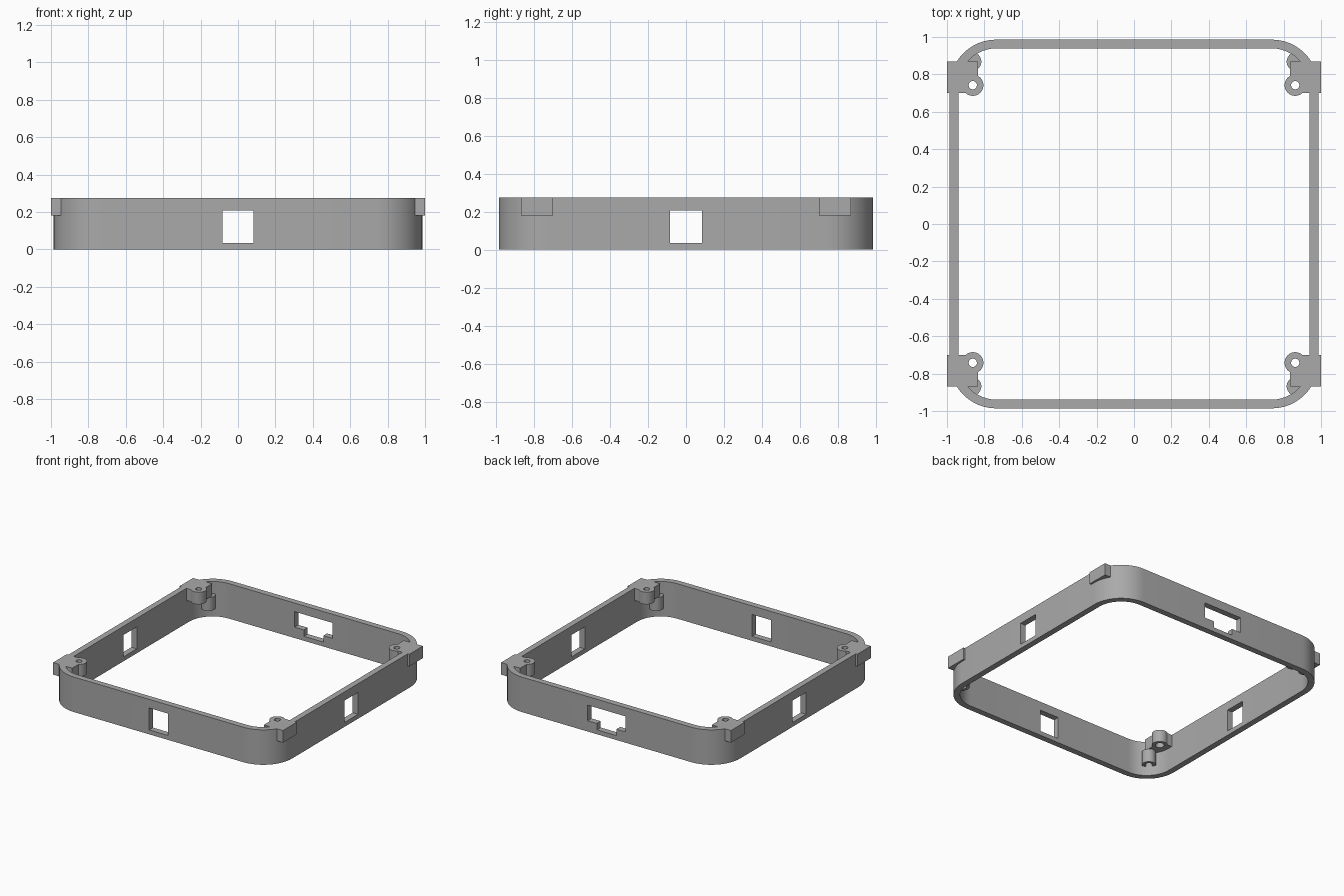
import bpy, bmesh, math

if "Cube" in bpy.data.objects:
    bpy.data.objects.remove(bpy.data.objects["Cube"])

grey = bpy.data.materials.new("plain grey")
grey.diffuse_color = (0.40, 0.40, 0.40, 1)
grey.use_nodes = True
grey.node_tree.nodes["Principled BSDF"].inputs["Base Color"].default_value = grey.diffuse_color
H = 0.275          # frame height
LEDGE = 0.18       # underside of the corner mounts


def rounded(half, r, n=12):
    """Rounded square outline."""
    c = half - r
    pts = []
    for k, (sx, sy) in enumerate([(1, 1), (-1, 1), (-1, -1), (1, -1)]):
        for i in range(n + 1):
            a = math.pi / 2 * (k + i / n)
            pts.append((sx * c + r * math.cos(a), sy * c + r * math.sin(a)))
    return pts


def circle(x, y, r, n=32):
    return [(x + r * math.cos(2 * math.pi * i / n),
             y + r * math.sin(2 * math.pi * i / n)) for i in range(n)]


def rect(x0, x1, y0, y1):
    return [(x0, y0), (x1, y0), (x1, y1), (x0, y1)]


def prism(name, outline, lo, hi, axis="z", flip=(1, 1)):
    """Extrude an outline along z, or an x-z / y-z outline along y / x."""
    place = {"z": lambda u, v, d: (u * flip[0], v * flip[1], d),
             "y": lambda u, v, d: (u, d, v),
             "x": lambda u, v, d: (d, u, v)}[axis]
    bm = bmesh.new()
    a = [bm.verts.new(place(u, v, lo)) for u, v in outline]
    b = [bm.verts.new(place(u, v, hi)) for u, v in outline]
    bm.faces.new(a[::-1])
    bm.faces.new(b)
    for i in range(len(a)):
        j = (i + 1) % len(a)
        bm.faces.new((a[i], a[j], b[j], b[i]))
    bmesh.ops.recalc_face_normals(bm, faces=bm.faces)
    me = bpy.data.meshes.new(name)
    bm.to_mesh(me)
    bm.free()
    me.materials.append(grey)
    ob = bpy.data.objects.new(name, me)
    bpy.context.collection.objects.link(ob)
    return ob


def combine(ob, tool, op="DIFFERENCE"):
    """Apply a boolean and discard the tool."""
    m = ob.modifiers.new("cut", "BOOLEAN")
    m.operation, m.solver, m.object = op, "EXACT", tool
    bpy.context.view_layer.objects.active = ob
    bpy.ops.object.modifier_apply(modifier=m.name)
    bpy.data.objects.remove(tool, do_unlink=True)


def finish(ob):
    bpy.ops.object.select_all(action="DESELECT")
    ob.select_set(True)
    bpy.context.view_layer.objects.active = ob
    bpy.ops.object.shade_smooth_by_angle(angle=math.radians(30))


# Rounded frame wall
frame = prism("frame_wall", rounded(0.986, 0.25), 0, H)
combine(frame, prism("inside", rounded(0.939, 0.203), -0.1, H + 0.1))

# Rectangular ports in the front, left and right walls
port = rect(-0.083, 0.083, 0.035, 0.207)
combine(frame, prism("front_port", port, -1.1, -0.8, "y"))
combine(frame, prism("side_ports", port, -1.1, 1.1, "x"))

# Wide stepped port in the back wall
stepped = [(-0.085, 0.035), (0.085, 0.035), (0.085, 0.085), (0.165, 0.085),
           (0.165, 0.207), (-0.165, 0.207), (-0.165, 0.085), (-0.085, 0.085)]
combine(frame, prism("back_port", stepped, 0.8, 1.1, "y"))
finish(frame)

# Corner mounts: block with a drilled screw boss, and a lower post behind it
for sx, side in ((1, "right"), (-1, "left")):
    for sy, end in ((1, "back"), (-1, "front")):
        f, tag = (sx, sy), f"{end}_{side}"
        mount = prism("mount_" + tag, rect(0.834, 1.0, 0.70, 0.87), LEDGE, H, flip=f)
        combine(mount, prism("boss", circle(0.862, 0.742, 0.057), LEDGE, H, flip=f), "UNION")
        combine(mount, prism("hole", circle(0.862, 0.742, 0.022), 0, 1, flip=f))
        combine(mount, prism("counterbore", circle(0.862, 0.742, 0.032), 0, 0.22, flip=f))
        finish(mount)

        post = prism("lower_post_" + tag, circle(0.866, 0.868, 0.05), 0.075, LEDGE, flip=f)
        combine(post, prism("hole", circle(0.866, 0.868, 0.028), 0, 0.15, flip=f))
        finish(post)
